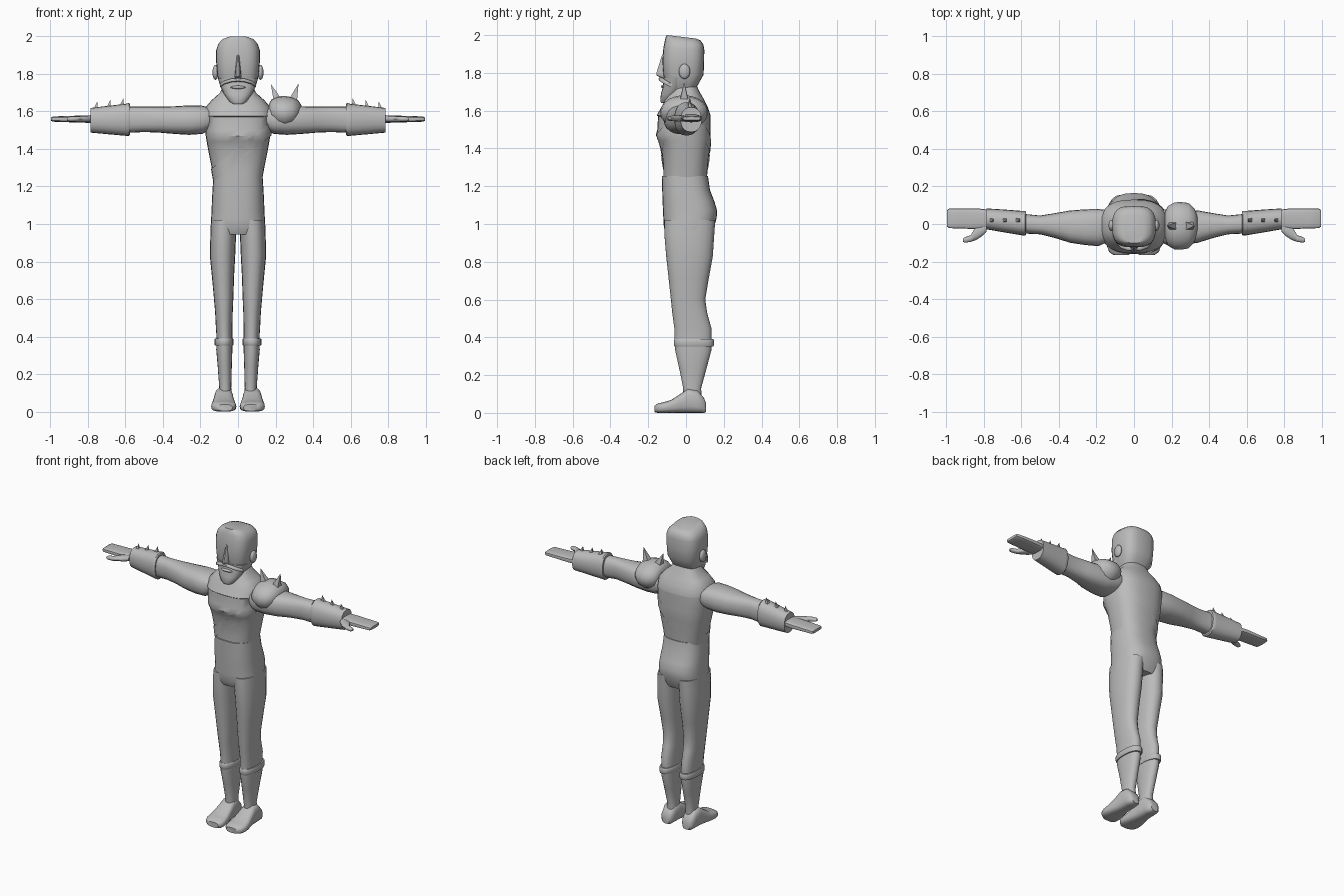
import bpy, bmesh, math
from mathutils import Vector

grey = bpy.data.materials.new("plain grey")
grey.diffuse_color = (0.5, 0.5, 0.5, 1)


def finish(bm, name, angle=40):
    bmesh.ops.recalc_face_normals(bm, faces=bm.faces)
    me = bpy.data.meshes.new(name)
    bm.to_mesh(me)
    bm.free()
    me.materials.append(grey)
    for p in me.polygons:
        p.use_smooth = True
    me.set_sharp_from_angle(angle=math.radians(angle))
    ob = bpy.data.objects.new(name, me)
    bpy.context.collection.objects.link(ob)
    return ob


def loft_bm(axis, rings, n=20, p=2.3):
    """Rounded sections along an axis; ring = (position, a_min, a_max, b_min, b_max)."""
    bm = bmesh.new()
    loops = []
    for t, a0, a1, b0, b1 in rings:
        loop = []
        for i in range(n):
            w = 2 * math.pi * i / n
            c, s = math.cos(w), math.sin(w)
            a = (a0 + a1) / 2 + (a1 - a0) / 2 * math.copysign(abs(c) ** (2 / p), c)
            b = (b0 + b1) / 2 + (b1 - b0) / 2 * math.copysign(abs(s) ** (2 / p), s)
            co = {"x": (t, a, b), "y": (a, t, b), "z": (a, b, t)}[axis]
            loop.append(bm.verts.new(co))
        loops.append(loop)
    for l0, l1 in zip(loops, loops[1:]):
        for i in range(n):
            j = (i + 1) % n
            bm.faces.new((l0[i], l0[j], l1[j], l1[i]))
    bm.faces.new(loops[0])
    bm.faces.new(loops[-1])
    return bm


def loft(name, axis, rings, n=20, p=2.3, side=1, angle=40):
    bm = loft_bm(axis, rings, n, p)
    for v in bm.verts:
        v.co.x *= side
    return finish(bm, name, angle)


def ball(name, centre, radii):
    bm = bmesh.new()
    bmesh.ops.create_uvsphere(bm, u_segments=20, v_segments=12, radius=1)
    for v in bm.verts:
        v.co = Vector([c + r * k for c, r, k in zip(centre, radii, v.co)])
    return finish(bm, name)


def spike(name, base, tip, r):
    bm = bmesh.new()
    d = Vector(tip) - Vector(base)
    bmesh.ops.create_cone(bm, segments=4, radius1=r, radius2=0, depth=d.length, cap_ends=True)
    q = d.to_track_quat("Z", "Y")
    turn = math.pi / 4
    for v in bm.verts:
        x, y, z = v.co
        x, y = x * math.cos(turn) - y * math.sin(turn), x * math.sin(turn) + y * math.cos(turn)
        v.co = q @ Vector((x, y, z)) + (Vector(base) + Vector(tip)) / 2
    return finish(bm, name, 20)


# Torso with chest ledge and sloping shoulders
torso = [
    (1.23, -.128, .128, -.12, .11), (1.30, -.14, .14, -.12, .115),
    (1.40, -.16, .16, -.13, .125), (1.44, -.167, .167, -.145, .13),
    (1.47, -.172, .172, -.16, .13), (1.50, -.175, .175, -.152, .13),
    (1.57, -.18, .18, -.148, .13), (1.575, -.18, .18, -.155, .13),
    (1.62, -.175, .175, -.13, .115), (1.66, -.14, .14, -.11, .095),
    (1.70, -.095, .095, -.085, .072), (1.76, -.07, .07, -.06, .045)]
loft("torso", "z", torso, n=28, p=2.6)

# Diagonal sash, a slice of the torso pushed outwards
bm = loft_bm("z", torso[:7], n=28, p=2.6)
bmesh.ops.recalc_face_normals(bm, faces=bm.faces)
up = Vector((-.63, 0, .77))
for offset, sign in ((.025, 1), (-.035, -1)):
    bmesh.ops.bisect_plane(bm, geom=bm.verts[:] + bm.edges[:] + bm.faces[:],
                           plane_co=Vector((0, 0, 1.375)) + up * offset,
                           plane_no=up * sign, clear_outer=True)
caps = [f for f in bm.faces if abs(f.normal.z) > .95]
bmesh.ops.delete(bm, geom=caps, context="FACES")
for v in bm.verts:
    v.co += Vector((v.co.x, v.co.y, 0)).normalized() * .005
finish(bm, "sash")

# Trousers: hips, then mirrored legs
loft("hips", "z", [
    (.945, -.147, .147, -.10, .13), (.98, -.146, .146, -.117, .148),
    (1.03, -.143, .143, -.12, .162), (1.07, -.141, .141, -.122, .165),
    (1.12, -.139, .139, -.124, .15), (1.18, -.136, .136, -.126, .127),
    (1.255, -.131, .131, -.128, .116)], n=28, p=2.6)

for side, word in ((1, "left"), (-1, "right")):
    loft(word + "_leg", "z", [
        (1.02, .002, .143, -.115, .155), (.95, .010, .147, -.115, .15),
        (.83, .015, .15, -.105, .142), (.72, .021, .139, -.093, .122),
        (.60, .025, .128, -.08, .102), (.53, .028, .122, -.073, .112),
        (.45, .03, .118, -.062, .134), (.39, .03, .114, -.06, .135),
        (.33, .03, .116, -.057, .134), (.24, .033, .108, -.037, .11),
        (.13, .036, .1, -.015, .08), (.06, .034, .102, -.015, .085)], side=side)
    loft(word + "_boot_cuff", "z", [
        (.352, .028, .122, -.06, .145), (.358, .024, .125, -.064, .148),
        (.385, .024, .125, -.064, .148), (.391, .028, .122, -.06, .145)], side=side)
    loft(word + "_foot", "y", [
        (.107, .05, .1, .005, .05), (.095, .038, .115, 0, .08),
        (.06, .03, .122, 0, .12), (.01, .027, .125, 0, .128),
        (-.03, .022, .13, 0, .10), (-.08, .014, .14, 0, .068),
        (-.12, .009, .143, 0, .056), (-.15, .013, .132, 0, .05),
        (-.166, .03, .108, .004, .038)], p=3, side=side)

    # Arm, bracer and flat hand
    loft(word + "_arm", "x", [
        (.15, -.10, .075, 1.50, 1.62), (.19, -.118, .08, 1.48, 1.63),
        (.26, -.112, .078, 1.475, 1.632), (.34, -.10, .072, 1.48, 1.627),
        (.42, -.075, .058, 1.487, 1.625), (.50, -.055, .045, 1.49, 1.625),
        (.60, -.05, .055, 1.485, 1.625)], p=2.5, side=side)
    loft(word + "_bracer", "x", [
        (.575, -.058, .065, 1.475, 1.64), (.582, -.062, .07, 1.468, 1.645),
        (.60, -.06, .07, 1.47, 1.64), (.69, -.045, .077, 1.478, 1.63),
        (.787, -.028, .083, 1.487, 1.618)], side=side)
    loft(word + "_hand", "x", [
        (.77, -.02, .075, 1.538, 1.58), (.83, -.027, .083, 1.54, 1.578),
        (.93, -.024, .083, 1.543, 1.575), (.985, -.022, .082, 1.545, 1.573),
        (.995, -.015, .075, 1.55, 1.568)], n=16, p=3.5, side=side)
    loft(word + "_thumb", "x", [
        (.785, -.04, .01, 1.543, 1.575), (.81, -.065, 0, 1.542, 1.576),
        (.84, -.085, -.01, 1.543, 1.575), (.87, -.095, -.06, 1.545, 1.573),
        (.90, -.1, -.07, 1.547, 1.571), (.912, -.094, -.078, 1.552, 1.566)],
         n=12, side=side)
    for i, x in enumerate((.62, .69, .76)):
        z = 1.632 - .14 * (x - .62)
        spike(f"{word}_bracer_spike_{i + 1}", (x * side, .02, z - .008),
              ((x - .01) * side, .02, z + .04), .018)

    # Ear with a raised rim
    ball(word + "_ear", (.12 * side, -.008, 1.808), (.016, .03, .04))

# Shoulder guard with two spikes, on one side only
loft("shoulder_guard", "x", [
    (.165, -.07, .06, 1.56, 1.64), (.18, -.115, .095, 1.53, 1.665),
    (.215, -.135, .115, 1.51, 1.68), (.25, -.137, .117, 1.50, 1.682),
    (.29, -.13, .112, 1.515, 1.675), (.32, -.10, .085, 1.54, 1.66),
    (.337, -.05, .045, 1.57, 1.635)], p=2, angle=60)
spike("shoulder_spike_inner", (.215, -.01, 1.65), (.175, -.01, 1.745), .034)
spike("shoulder_spike_outer", (.29, -.01, 1.65), (.323, -.01, 1.75), .034)

# Head, its crown sloping down to the back
bm = loft_bm("z", [
    (1.68, -.065, .065, -.08, .03), (1.74, -.095, .095, -.108, .065),
    (1.79, -.11, .11, -.12, .093), (1.86, -.116, .116, -.125, .096),
    (1.93, -.116, .116, -.12, .097), (1.965, -.106, .106, -.113, .092),
    (1.99, -.085, .085, -.107, .078), (2.0, -.055, .055, -.102, .055)], n=24, p=3)
for v in bm.verts:
    v.co.z -= .12 * (v.co.y + .1) * max(0, (v.co.z - 1.9) / .1)
finish(bm, "head")

# Nose, beard and moustache
loft("nose", "z", [
    (1.90, -.008, .008, -.126, -.09), (1.80, -.016, .016, -.158, -.09),
    (1.787, -.018, .018, -.158, -.09), (1.772, -.012, .012, -.13, -.09)], n=10)
loft("beard", "z", [
    (1.64, -.03, .03, -.132, -.075), (1.652, -.048, .048, -.136, -.06),
    (1.69, -.073, .073, -.133, -.03), (1.73, -.093, .093, -.121, -.01),
    (1.775, -.107, .107, -.12, .0)])
loft("moustache", "x", [
    (x, y - .012, y + .012, z - .012, z + .008) for x, y, z in (
        (-.097, -.085, 1.74), (-.07, -.118, 1.757), (-.035, -.13, 1.767), (0, -.133, 1.77),
        (.035, -.13, 1.767), (.07, -.118, 1.757), (.097, -.085, 1.74))], n=10)
ball("lower_lip", (0, -.118, 1.728), (.04, .015, .009))
